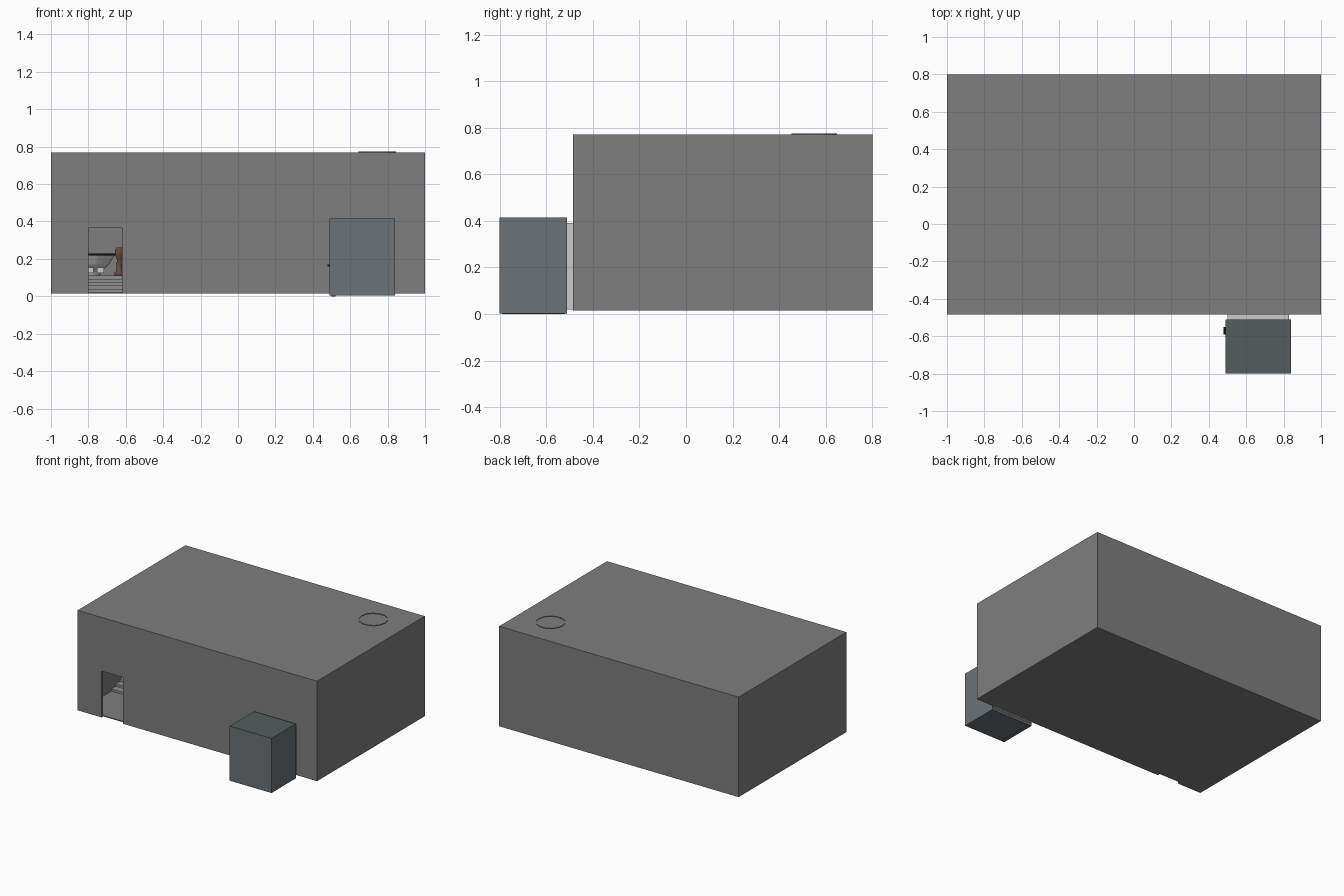
import bpy, bmesh, math

if "Cube" in bpy.data.objects:
    bpy.data.objects.remove(bpy.data.objects["Cube"])


def material(name, rgb):
    m = bpy.data.materials.new(name)
    m.diffuse_color = (*rgb, 1)
    m.use_nodes = True
    m.node_tree.nodes["Principled BSDF"].inputs["Base Color"].default_value = m.diffuse_color
    return m


SHELL = material("dark_grey", (0.21, 0.21, 0.21))
INSIDE = material("mid_grey", (0.28, 0.28, 0.28))
STEEL = material("blue_grey", (0.145, 0.168, 0.182))
STEEL_TOP = material("dark_blue_grey", (0.09, 0.105, 0.108))
PALE = material("pale_grey", (0.75, 0.75, 0.75))
BLACK = material("black", (0.005, 0.005, 0.005))
WOOD = material("brown", (0.14, 0.07, 0.05))


def finish(bm, name, mat=None, smooth=False):
    bmesh.ops.recalc_face_normals(bm, faces=bm.faces)
    me = bpy.data.meshes.new(name)
    bm.to_mesh(me)
    bm.free()
    ob = bpy.data.objects.new(name, me)
    bpy.context.collection.objects.link(ob)
    if mat:
        me.materials.append(mat)
    if smooth:
        for p in me.polygons:
            p.use_smooth = True
    return ob


def box(name, x, y, z, mat=None):
    bm = bmesh.new()
    bmesh.ops.create_cube(bm, size=1)
    for v in bm.verts:
        for i, (a, b) in enumerate((x, y, z)):
            v.co[i] = a if v.co[i] < 0 else b
    return finish(bm, name, mat)


def prism(name, outline, y0, y1, mat=None):
    """Extrude an (x, z) outline along y."""
    bm = bmesh.new()
    f = bm.faces.new([bm.verts.new((x, y0, z)) for x, z in outline])
    r = bmesh.ops.extrude_face_region(bm, geom=[f])
    bmesh.ops.translate(bm, vec=(0, y1 - y0, 0),
                        verts=[g for g in r["geom"] if isinstance(g, bmesh.types.BMVert)])
    return finish(bm, name, mat)


def lathe(name, profile, cx, cy, n=16, mat=None, smooth=False, caps=True):
    """Spin an (r, z) profile around a vertical axis."""
    bm = bmesh.new()
    rings = [[bm.verts.new((cx + r * math.cos(2 * math.pi * i / n),
                            cy + r * math.sin(2 * math.pi * i / n), z)) for i in range(n)]
             for r, z in profile]
    for a, b in zip(rings, rings[1:]):
        for i in range(n):
            bm.faces.new((a[i], a[(i + 1) % n], b[(i + 1) % n], b[i]))
    if caps:
        bm.faces.new(rings[0])
        bm.faces.new(rings[-1])
    return finish(bm, name, mat, smooth)


# Building shell: front wall has a doorway notch
Z0, Z1, FLOOR = 0.015, 0.77, 0.022
prism("front_wall", [(-1, Z0), (-0.8, Z0), (-0.8, 0.365), (-0.62, 0.365), (-0.62, Z0),
                     (1, Z0), (1, Z1), (-1, Z1)], -0.485, -0.465, SHELL)
box("left_wall", (-1, -0.98), (-0.465, 0.8), (Z0, Z1), SHELL)
box("right_wall", (0.98, 1), (-0.465, 0.8), (Z0, Z1), SHELL)
box("back_wall", (-0.98, 0.98), (0.78, 0.8), (Z0, Z1), SHELL)
box("roof", (-0.98, 0.98), (-0.465, 0.78), (0.755, Z1), SHELL)
box("floor", (-0.98, 0.98), (-0.465, 0.78), (Z0, FLOOR), SHELL)

# Inner partition and open round column whose rim just shows through the roof
box("partition_wall", (0.54, 0.98), (0.03, 0.05), (FLOOR, 0.755), SHELL)
lathe("round_column", [(0.1, FLOOR), (0.1, 0.774)], 0.745, 0.55, 14, SHELL, caps=False)

# Raised platform with steps leading up to it
PLAT = 0.11
box("platform", (-0.98, 0.11), (0.09, 0.78), (FLOOR, PLAT), INSIDE)
steps = 5
for i in range(steps - 1):
    rise = (PLAT - FLOOR) / steps
    box(f"step_{i + 1}", (-0.98, -0.39), (-0.11 + i * 0.05, -0.06 + i * 0.05),
        (FLOOR, FLOOR + (i + 1) * rise), INSIDE)

# Furniture seen through the doorway
lathe("table_bowl", [(0.05, PLAT), (0.06, 0.13), (0.10, 0.17), (0.13, 0.218)],
      -0.79, 0.42, 20)
lathe("table_rim", [(0.15, 0.218), (0.15, 0.23)], -0.79, 0.42, 20, BLACK)
for x in (-0.79, -0.735):
    box("small_block", (x - 0.018, x + 0.018), (0.22, 0.25), (0.125, 0.155), PALE)
lathe("wooden_post", [(0.025, PLAT), (0.025, 0.125), (0.014, 0.14), (0.013, 0.2),
                      (0.022, 0.22), (0.024, 0.245), (0.012, 0.262)],
      -0.635, 0.35, 12, WOOD, True)

# Cabinet outside the front wall
cabinet = box("cabinet_body", (0.49, 0.84), (-0.8, -0.51), (0.003, 0.415), STEEL)
cabinet.data.materials.append(STEEL_TOP)
for p in cabinet.data.polygons:
    p.material_index = int(p.normal.z > 0.5)
box("cabinet_base", (0.5, 0.52), (-0.79, -0.52), (0, 0.003), STEEL)
box("cabinet_link", (0.5, 0.83), (-0.51, -0.485), (0.02, 0.39), PALE)
box("cabinet_handle", (0.478, 0.49), (-0.59, -0.55), (0.16, 0.17), BLACK)
